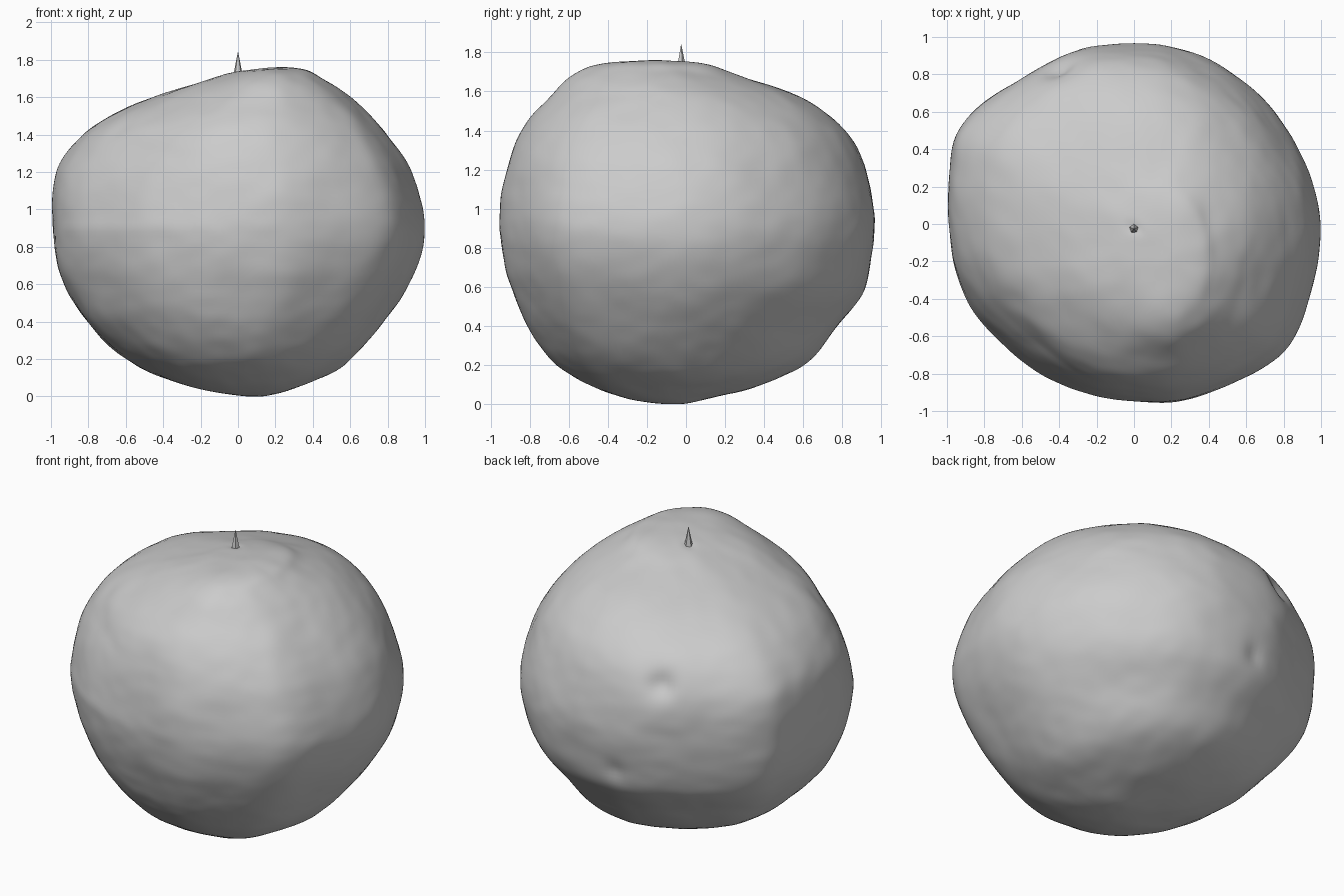
import bpy, bmesh
from math import pi, cos, sin, acos, atan2, exp
from mathutils import Vector, noise

if "Cube" in bpy.data.objects:
    bpy.data.objects.remove(bpy.data.objects["Cube"])

H = 1.76
# silhouette stations: z, low side, high side
SIDE_X = [(0, .08, .08), (.03, -.17, .27), (.08, -.34, .41), (.17, -.55, .57), (.4, -.81, .78),
          (.65, -.95, .94), (.9, -.99, 1), (1.2, -.98, .93), (1.4, -.84, .80), (1.5, -.69, .71),
          (1.6, -.46, .60), (1.7, -.15, .45), (1.745, .03, .36), (H, .2, .2)]
SIDE_Y = [(0, -.08, -.08), (.03, -.32, .12), (.07, -.44, .29), (.2, -.66, .60), (.41, -.815, .785),
          (.56, -.88, .90), (.72, -.93, .945), (.95, -.955, .955), (1.23, -.92, .89), (1.41, -.85, .80),
          (1.57, -.71, .58), (1.68, -.59, .28), (1.745, -.42, .08), (H, -.18, -.18)]
# plan outline, counter-clockwise
PLAN = [(1, -.03), (.95, .24), (.83, .48), (.62, .73), (.35, .9), (.03, .955), (-.26, .92), (-.61, .75),
        (-.93, .51), (-.985, .29), (-1, .03), (-.957, -.29), (-.88, -.45), (-.72, -.64), (-.4, -.86),
        (-.02, -.95), (.25, -.95), (.51, -.86), (.81, -.67), (.94, -.37)]
# dents: centre, radius, depth
DENTS = [(Vector((-.40, .82, 1.26)), .075, .045), (Vector((-.14, .93, .68)), .06, .02),
         (Vector((-.66, -.42, 1.45)), .07, .012), (Vector((0, -.02, 1.73)), .03, .012)]


def cubic(keys, t):
    """Smooth interpolation through (t, value) keys."""
    n = len(keys)
    i = max(k for k in range(n - 1) if keys[k][0] <= t or k == 0)

    def slope(k):
        a, b = keys[max(k - 1, 0)], keys[min(k + 1, n - 1)]
        return (b[1] - a[1]) / (b[0] - a[0])
    (t0, v0), (t1, v1) = keys[i], keys[i + 1]
    d = t1 - t0
    s = min(max((t - t0) / d, 0), 1)
    return ((2*s**3 - 3*s*s + 1) * v0 + (s**3 - 2*s*s + s) * d * slope(i)
            + (3*s*s - 2*s**3) * v1 + (s**3 - s*s) * d * slope(i + 1))


def phi_of(z):
    return acos(max(-1, min(1, 1 - 2 * z / H)))


def curve(table, col):
    return [(phi_of(r[0]), r[col]) for r in table]


XL, XH, YL, YH = curve(SIDE_X, 1), curve(SIDE_X, 2), curve(SIDE_Y, 1), curve(SIDE_Y, 2)
polar = sorted((atan2(y / .955, x) % (2 * pi), Vector((x, y / .955)).length) for x, y in PLAN)
polar = ([(a - 2*pi, r) for a, r in polar[-3:]] + polar + [(a + 2*pi, r) for a, r in polar[:3]])


def body_point(phi, a):
    xl, xh, yl, yh = (cubic(k, phi) for k in (XL, XH, YL, YH))
    z = H / 2 * (1 - cos(phi))
    fade = sin(phi) ** .7
    r = 1 + (cubic(polar, a) - 1) * fade
    # flatter shoulder at the upper front left, fuller one at the back left
    if z > .9:
        r -= .10 * max(0, cos(a - 1.25 * pi)) ** 4 * min(1, (z - .9) / .4)
    r += .045 * max(0, cos(a - .66 * pi)) ** 6 * exp(-((z - 1.2) / .3) ** 2)
    p = Vector(((xl + xh) / 2 + (xh - xl) / 2 * r * cos(a),
                (yl + yh) / 2 + (yh - yl) / 2 * r * sin(a), z))
    n = (p - Vector((0, 0, .88))).normalized()
    # soft lumps, fine wrinkles and dents
    p += n * .007 * noise.noise(Vector((p.x * 4, p.y * 4, p.z * 4)))
    p += n * .003 * noise.noise(Vector((p.x * 9, p.y * 9, p.z * 13 + 5)))
    for c, rad, depth in DENTS:
        p -= n * depth * exp(-((p - c).length / rad) ** 2)
    p.z = max(p.z, 0)
    return p


def make_object(name, bm):
    bmesh.ops.recalc_face_normals(bm, faces=bm.faces)
    mesh = bpy.data.meshes.new(name)
    bm.to_mesh(mesh)
    bm.free()
    ob = bpy.data.objects.new(name, mesh)
    bpy.context.collection.objects.link(ob)
    return ob


# lumpy body
RINGS, SEG = 110, 180
bm = bmesh.new()
rows = [[bm.verts.new(body_point(pi * i / RINGS, 2 * pi * j / SEG)) for j in range(SEG)]
        for i in range(1, RINGS)]
for lo, hi in zip(rows, rows[1:]):
    for j in range(SEG):
        k = (j + 1) % SEG
        bm.faces.new((lo[j], lo[k], hi[k], hi[j]))
for row, phi in ((rows[0], 0), (rows[-1], pi)):
    tip = bm.verts.new(body_point(phi, 0))
    for j in range(SEG):
        bm.faces.new((row[j], row[(j + 1) % SEG], tip))
# even out the stations
bmesh.ops.smooth_vert(bm, verts=bm.verts, factor=.5, use_axis_x=True, use_axis_y=True, use_axis_z=True)
body = make_object("lumpy_body", bm)
body.data.polygons.foreach_set("use_smooth", [True] * len(body.data.polygons))

# small pointed stem
bm = bmesh.new()
bmesh.ops.create_cone(bm, cap_ends=True, segments=5, radius1=.03, radius2=.001, depth=.14)
bmesh.ops.translate(bm, verts=bm.verts, vec=(0, -.025, 1.77))
make_object("stem", bm)
